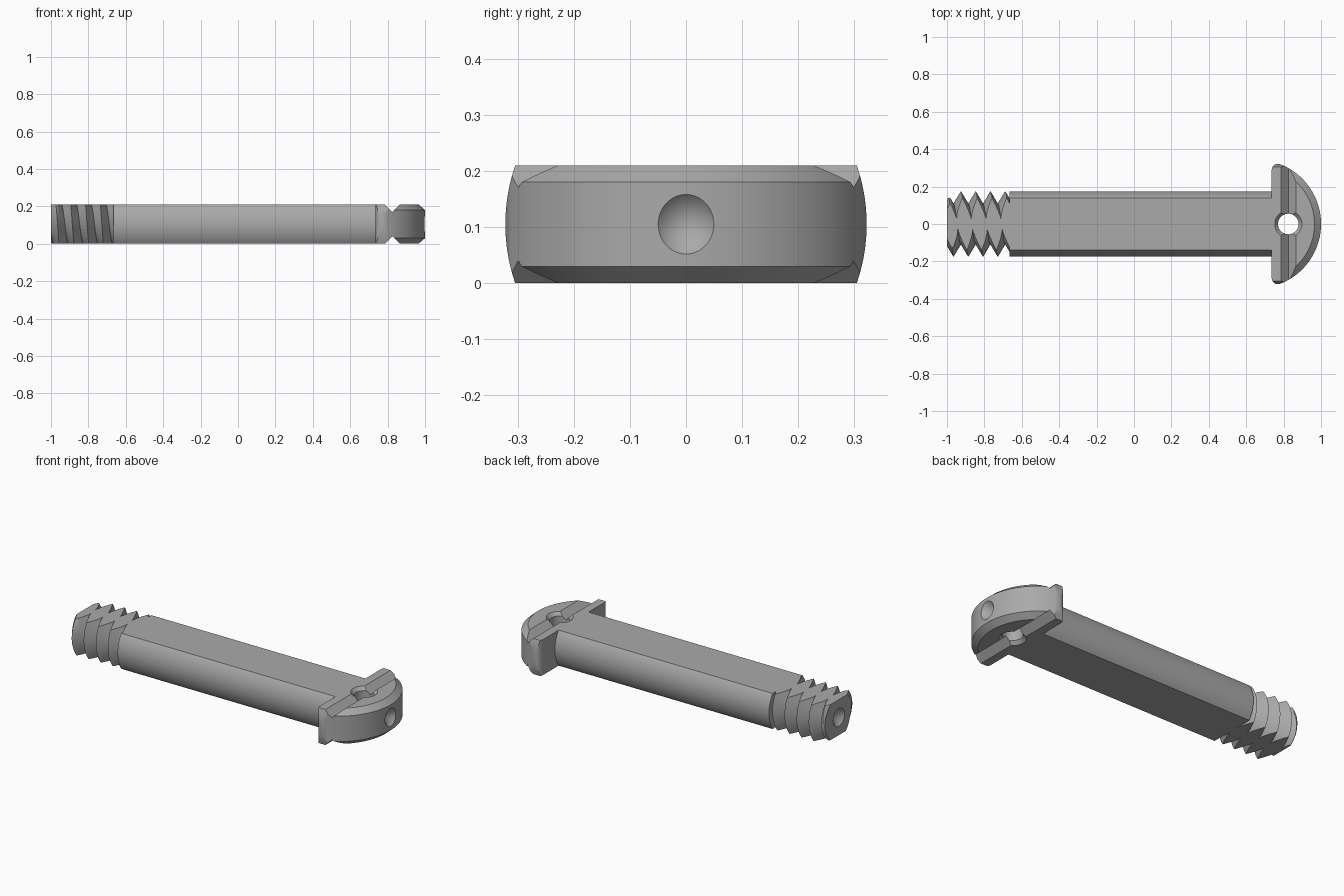
import bpy, bmesh
from math import cos, sin, pi, sqrt
from mathutils import Vector, Matrix

cube = bpy.data.objects.get("Cube")
if cube:
    bpy.data.objects.remove(cube)

steel = bpy.data.materials.new("steel grey")
steel.use_nodes = True
GREY = (0.4, 0.4, 0.4, 1)
steel.diffuse_color = GREY
steel.node_tree.nodes["Principled BSDF"].inputs["Base Color"].default_value = GREY

HALF = 0.105                      # half thickness between the two flats
ALONG_X = Matrix.Translation((0, 0, HALF)) @ Matrix.Rotation(pi / 2, 4, 'Y')


def revolve(column, place, steps=96):
    """Skin a profile around an axis; column(turn) gives (axial, radius) pairs."""
    bm = bmesh.new()
    rows = []
    for i in range(steps + 1):
        a = 2 * pi * i / steps
        rows.append([bm.verts.new((r * cos(a), r * sin(a), h)) for h, r in column(i / steps)])
    for a, b in zip(rows, rows[1:]):
        for k in range(len(a) - 1):
            bm.faces.new((a[k], b[k], b[k + 1], a[k + 1]))
    bmesh.ops.remove_doubles(bm, verts=bm.verts, dist=1e-5)
    bm.transform(place)
    return bm


def keep_below(bm, point, normal):
    """Cut away everything beyond a plane and close the cut."""
    bmesh.ops.bisect_plane(bm, geom=bm.verts[:] + bm.edges[:] + bm.faces[:], dist=1e-6,
                           plane_co=point, plane_no=normal, clear_outer=True)
    bmesh.ops.holes_fill(bm, edges=[e for e in bm.edges if e.is_boundary], sides=0)


def cut_flats(bm):
    keep_below(bm, (0, 0, 2 * HALF), (0, 0, 1))
    keep_below(bm, (0, 0, 0), (0, 0, -1))


def finish(name, bm):
    bmesh.ops.recalc_face_normals(bm, faces=bm.faces)
    mesh = bpy.data.meshes.new(name)
    bm.to_mesh(mesh)
    bm.free()
    mesh.materials.append(steel)
    ob = bpy.data.objects.new(name, mesh)
    bpy.context.collection.objects.link(ob)
    return ob


def combine(ob, other, operation):
    mod = ob.modifiers.new(operation, 'BOOLEAN')
    mod.object, mod.operation, mod.solver = other, operation, 'EXACT'
    bpy.context.view_layer.objects.active = ob
    bpy.ops.object.modifier_apply(modifier=mod.name)
    bpy.data.objects.remove(other)


# Threaded tip: a V thread that follows the helix, with a conical centre hole
TIP, SHOULDER, PITCH, START = -1.0, -0.665, 0.079, -1.0045
CREST, ROOT, SUB = 0.175, 0.108, 8


def thread_column(turn):
    pts = [(TIP + 0.05, 0), (TIP, 0.053)]
    for k in range(-SUB - 2, 6 * SUB):
        x = min(max(START + PITCH * (turn + k / SUB), TIP), SHOULDER)
        u = ((x - START) / PITCH - turn) % 1
        r = CREST - (CREST - ROOT) * 2 * min(u, 1 - u)
        pts.append((x, min(r, 0.13 + 1.3 * (x - TIP))))
    return pts + [(SHOULDER, 0)]


# The turn is measured from the model's back, over the top
FROM_BACK = Matrix(((0, 0, 1, 0), (1, 0, 0, 0), (0, 1, 0, HALF), (0, 0, 0, 1)))
bm = revolve(thread_column, FROM_BACK)
cut_flats(bm)
thread = finish("threaded_tip", bm)

# Shaft: round bar with two flats
bm = revolve(lambda t: [(SHOULDER, 0), (SHOULDER, CREST), (0.74, CREST), (0.74, 0)], ALONG_X)
cut_flats(bm)
shaft = finish("shaft", bm)

# Head front: chamfered disc segment ahead of the groove
GROOVE, DEPTH, DOME, CENTRE = 0.825, 0.04, 0.343, 0.657
TOP = 2 * HALF
bm = revolve(lambda t: [(0, 0), (0, DOME - 0.035), (0.03, DOME), (TOP - 0.03, DOME),
                        (TOP, DOME - 0.035), (TOP, 0)],
             Matrix.Translation((CENTRE, 0, 0)), 160)
keep_below(bm, (GROOVE, 0, 0), (-1, 0, 0))
head = finish("head", bm)

# Head rim: rounded plate behind the groove, trimmed to a round bar
edge = [(0.735, 0.285), (0.738, 0.3), (0.746, 0.313), (0.758, 0.32), (0.773, 0.322)]
edge += [(x, sqrt(DOME ** 2 - (x - CENTRE) ** 2)) for x in (0.785, 0.8, 0.812, GROOVE)]
bm = bmesh.new()
outline = edge + [(x, -y) for x, y in reversed(edge)]
face = bm.faces.new([bm.verts.new((x, y, 0)) for x, y in outline])
up = bmesh.ops.extrude_face_region(bm, geom=[face])["geom"]
bmesh.ops.translate(bm, vec=(0, 0, TOP), verts=[v for v in up if isinstance(v, bmesh.types.BMVert)])
rim = finish("head_rim", bm)
bar = finish("rim_bar", revolve(lambda t: [(0.7, 0), (0.7, 0.322), (0.9, 0.322), (0.9, 0)],
                                ALONG_X, 160))
combine(rim, bar, 'INTERSECT')
combine(head, rim, 'UNION')

# V grooves across the top and bottom of the head
for level, side in ((TOP, 1), (0, -1)):
    bm = bmesh.new()
    over = 0.02
    w = DEPTH + over
    tri = [(GROOVE, level - side * DEPTH), (GROOVE - w, level + side * over),
           (GROOVE + w, level + side * over)]
    face = bm.faces.new([bm.verts.new((x, -0.5, z)) for x, z in tri])
    out = bmesh.ops.extrude_face_region(bm, geom=[face])["geom"]
    bmesh.ops.translate(bm, vec=(0, 1, 0), verts=[v for v in out if isinstance(v, bmesh.types.BMVert)])
    combine(head, finish("groove_cutter", bm), 'DIFFERENCE')

# Through hole with countersunk mouths, and the conical centre hole in the dome
hole = [(-0.02, 0), (-0.02, 0.09), (0.02, 0.055), (TOP - 0.02, 0.055), (TOP + 0.02, 0.09), (TOP + 0.02, 0)]
combine(head, finish("hole_cutter", revolve(lambda t: hole, Matrix.Translation((GROOVE, 0, 0)), 48)),
        'DIFFERENCE')
cone = [(0.945, 0), (1.005, 0.058), (1.02, 0.058), (1.02, 0)]
combine(head, finish("centre_cutter", revolve(lambda t: cone, ALONG_X, 48)), 'DIFFERENCE')

# Smooth round surfaces, keeping machined edges sharp
bpy.ops.object.select_all(action='DESELECT')
for ob in (thread, shaft, head):
    ob.select_set(True)
bpy.context.view_layer.objects.active = head
bpy.ops.object.shade_smooth_by_angle(angle=pi / 7)
